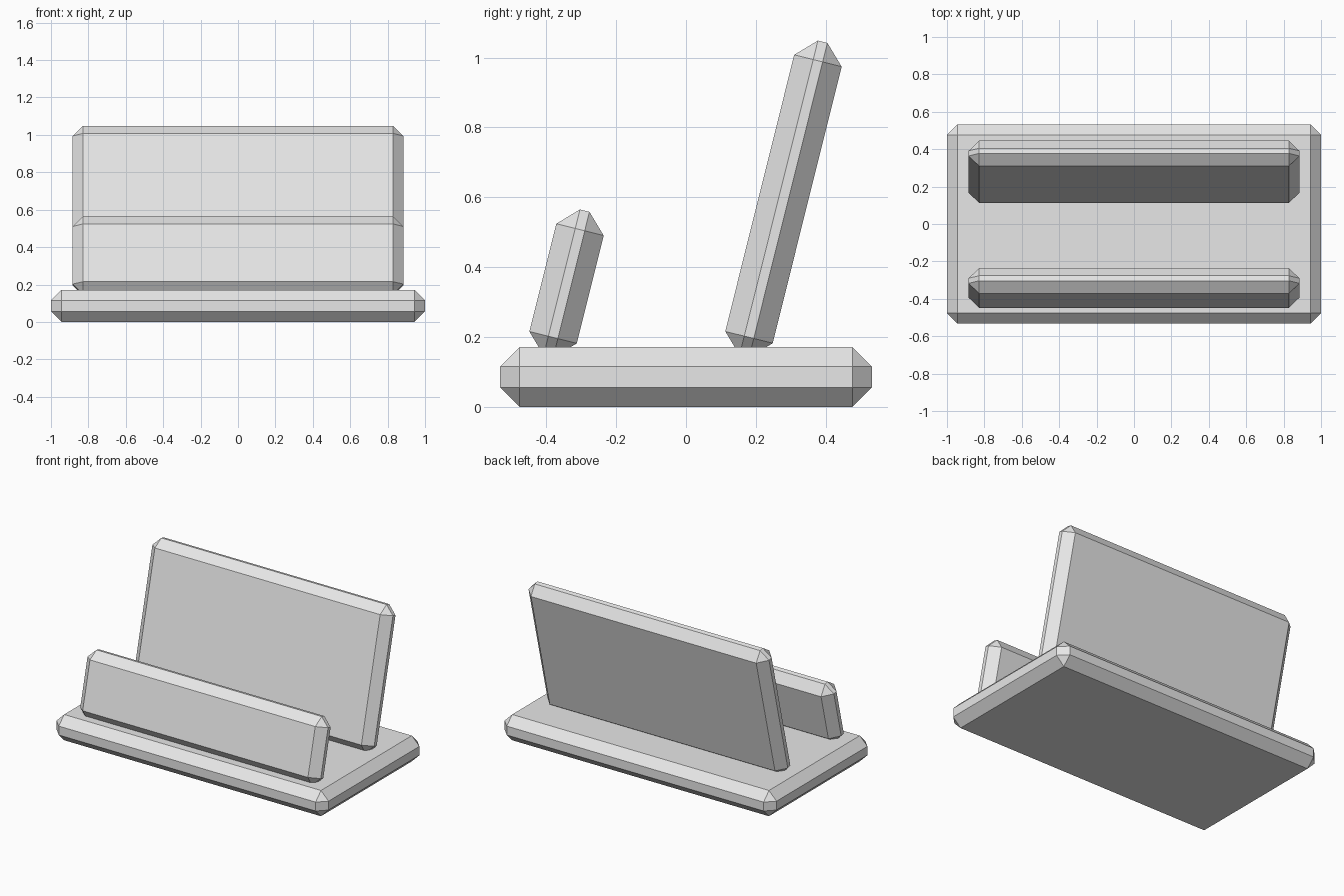
import bpy
import math

BEVEL = 0.056
TILT = math.radians(-14)

cube = bpy.data.objects.get("Cube")
if cube:
    bpy.data.objects.remove(cube, do_unlink=True)

# Single light grey material
grey = bpy.data.materials.new("light grey")
grey.use_nodes = True
colour = (0.8, 0.8, 0.8, 1)
grey.diffuse_color = colour
for node in grey.node_tree.nodes:
    if node.type == 'BSDF_PRINCIPLED':
        node.inputs["Base Color"].default_value = colour


def slab(name, size, centre, tilt=0.0):
    """Box with chamfered edges, leaning about the x axis."""
    bpy.ops.mesh.primitive_cube_add(size=1, location=centre)
    obj = bpy.context.object
    obj.name = name
    for v in obj.data.vertices:
        v.co = [c * s for c, s in zip(v.co, size)]
    obj.rotation_euler.x = tilt
    bevel = obj.modifiers.new("chamfer", 'BEVEL')
    bevel.width = BEVEL
    bevel.segments = 1
    bevel.limit_method = 'NONE'
    obj.data.materials.append(grey)
    return obj


# Flat base plate
slab("base", (2, 1.066, 0.171), (0, 0, 0.0855))

# Two parallel panels leaning back, sunk slightly into the base
slab("front_panel", (1.768, 0.14, 0.43), (0, -0.342, 0.353), TILT)
slab("back_panel", (1.768, 0.14, 0.928), (0, 0.279, 0.595), TILT)
